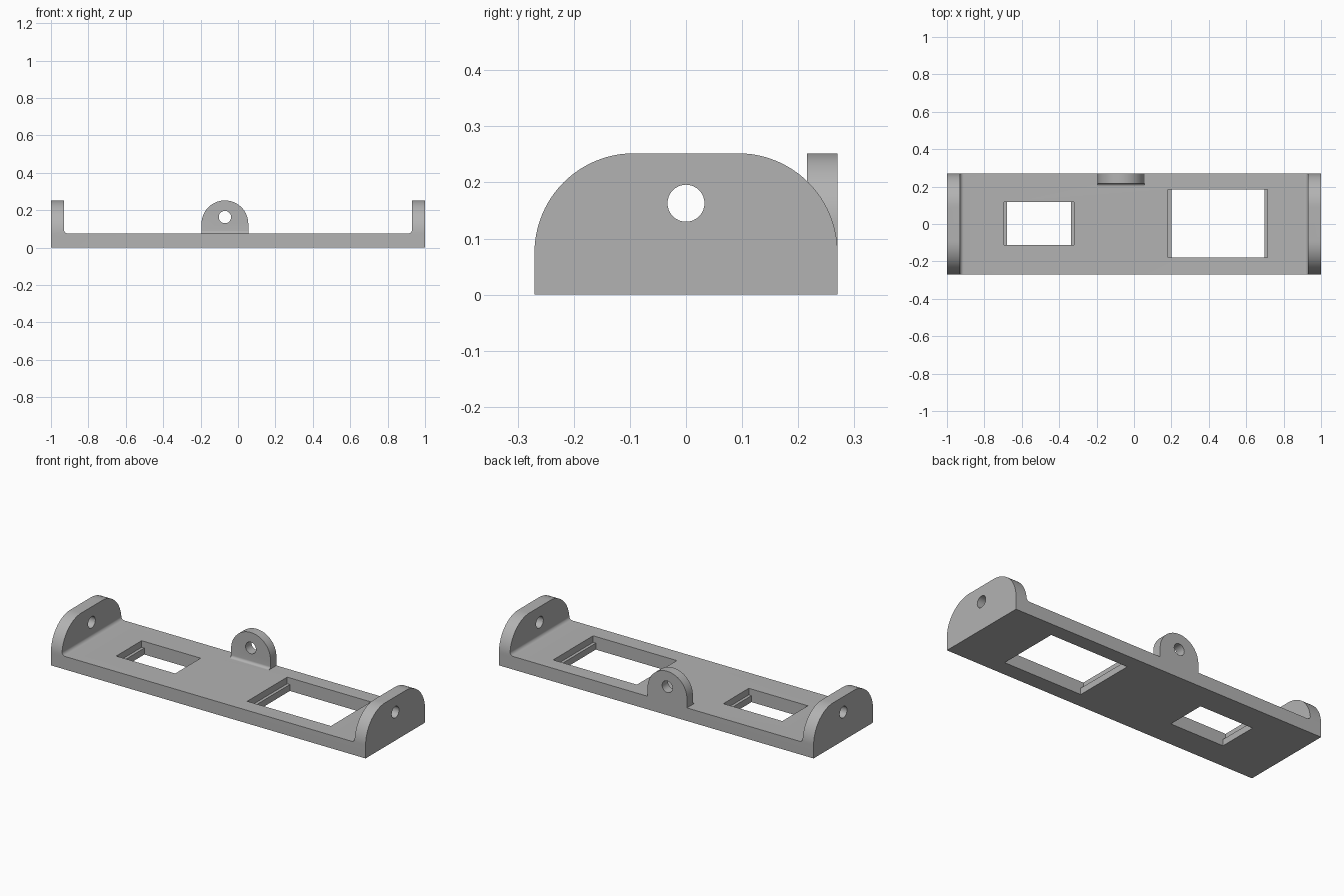
import bpy, bmesh
from math import sin, cos, pi, radians
from mathutils import Vector

cube = bpy.data.objects.get("Cube")
if cube:
    bpy.data.objects.remove(cube, do_unlink=True)

grey = bpy.data.materials.new("light grey")
grey.use_nodes = True
color = (0.45, 0.45, 0.45, 1)
grey.diffuse_color = color
grey.node_tree.nodes["Principled BSDF"].inputs["Base Color"].default_value = color

LENGTH, WIDTH, PLATE, HEIGHT = 1.0, 0.27, 0.075, 0.252   # half length and half width
WALL, FILLET, HOLE_Z, HOLE_R = 0.93, 0.02, 0.163, 0.033


def arc(cx, cz, r, start, end, steps):
    angles = [radians(start + (end - start) * i / steps) for i in range(steps + 1)]
    return [(cx + r * cos(a), cz + r * sin(a)) for a in angles]


def prism(name, outline, axis, low, high):
    """Extrude an upright outline along x or y."""
    place = (lambda u, v: Vector((low, u, v))) if axis == "x" else (lambda u, v: Vector((u, low, v)))
    bm = bmesh.new()
    face = bm.faces.new([bm.verts.new(place(u, v)) for u, v in outline])
    grown = bmesh.ops.extrude_face_region(bm, geom=[face])["geom"]
    shift = Vector((high - low, 0, 0)) if axis == "x" else Vector((0, high - low, 0))
    bmesh.ops.translate(bm, verts=[g for g in grown if isinstance(g, bmesh.types.BMVert)], vec=shift)
    bmesh.ops.recalc_face_normals(bm, faces=bm.faces)
    mesh = bpy.data.meshes.new(name)
    bm.to_mesh(mesh)
    bm.free()
    mesh.materials.append(grey)
    obj = bpy.data.objects.new(name, mesh)
    bpy.context.collection.objects.link(obj)
    return obj


def select(obj):
    bpy.ops.object.select_all(action="DESELECT")
    obj.select_set(True)
    bpy.context.view_layer.objects.active = obj


def combine(obj, tool, operation):
    select(obj)
    mod = obj.modifiers.new("cut", "BOOLEAN")
    mod.object, mod.operation, mod.solver = tool, operation, "EXACT"
    bpy.ops.object.modifier_apply(modifier=mod.name)
    bpy.data.objects.remove(tool, do_unlink=True)


def box(x0, x1, y0, y1, z0, z1):
    return prism("cutter", [(x0, z0), (x1, z0), (x1, z1), (x0, z1)], "y", y0, y1)


# Base plate with filleted end walls
right_half = [(LENGTH, 0), (LENGTH, HEIGHT), (WALL, HEIGHT)]
right_half += arc(WALL - FILLET, PLATE + FILLET, FILLET, 0, -90, 8)
left_half = [(-x, z) for x, z in reversed(right_half)]
bracket = prism("bracket_body", right_half + left_half, "y", -WIDTH, WIDTH)

# Rounded shoulders of the end walls
r = HEIGHT - PLATE
shoulder = [(WIDTH, -0.1)] + arc(WIDTH - r, PLATE, r, 0, 90, 24)
shoulder += [(-y, z) for y, z in reversed(shoulder)]
combine(bracket, prism("cutter", shoulder, "x", -1.1, 1.1), "INTERSECT")

# Holes through both end walls
circle = arc(0, HOLE_Z, HOLE_R, 0, 360, 32)[:-1]
combine(bracket, prism("cutter", circle, "x", -1.1, 1.1), "DIFFERENCE")

# Windows, with a narrow ledge low on each short side
LEDGE, LEDGE_TOP = 0.017, 0.037
for x0, x1, y0, y1 in ((-0.695, -0.32, -0.113, 0.118), (0.183, 0.715, -0.178, 0.185)):
    combine(bracket, box(x0 + LEDGE, x1 - LEDGE, y0, y1, -0.1, 0.06), "DIFFERENCE")
    combine(bracket, box(x0, x1, y0, y1, LEDGE_TOP, 0.15), "DIFFERENCE")

# Rounded rear tab: side profile with a foot fillet, trimmed to an arch
TAB_X, TAB_R, TAB_Y = -0.07, 0.125, 0.216
side = [(WIDTH, PLATE), (WIDTH, HEIGHT + 0.05), (TAB_Y, HEIGHT + 0.05)]
side += arc(TAB_Y - 0.015, PLATE + 0.015, 0.015, 0, -90, 8)
tab = prism("rear_tab", side, "x", TAB_X - 0.2, TAB_X + 0.2)
arch = [(TAB_X - TAB_R, 0), (TAB_X + TAB_R, 0)]
arch += arc(TAB_X, HEIGHT - TAB_R, TAB_R, 0, 180, 40)
combine(tab, prism("cutter", arch, "y", 0, 0.4), "INTERSECT")
tab_hole = [(y + TAB_X, z) for y, z in circle]
combine(tab, prism("cutter", tab_hole, "y", 0, 0.4), "DIFFERENCE")

for obj in (bracket, tab):
    select(obj)
    bpy.ops.object.shade_smooth_by_angle(angle=radians(30))
